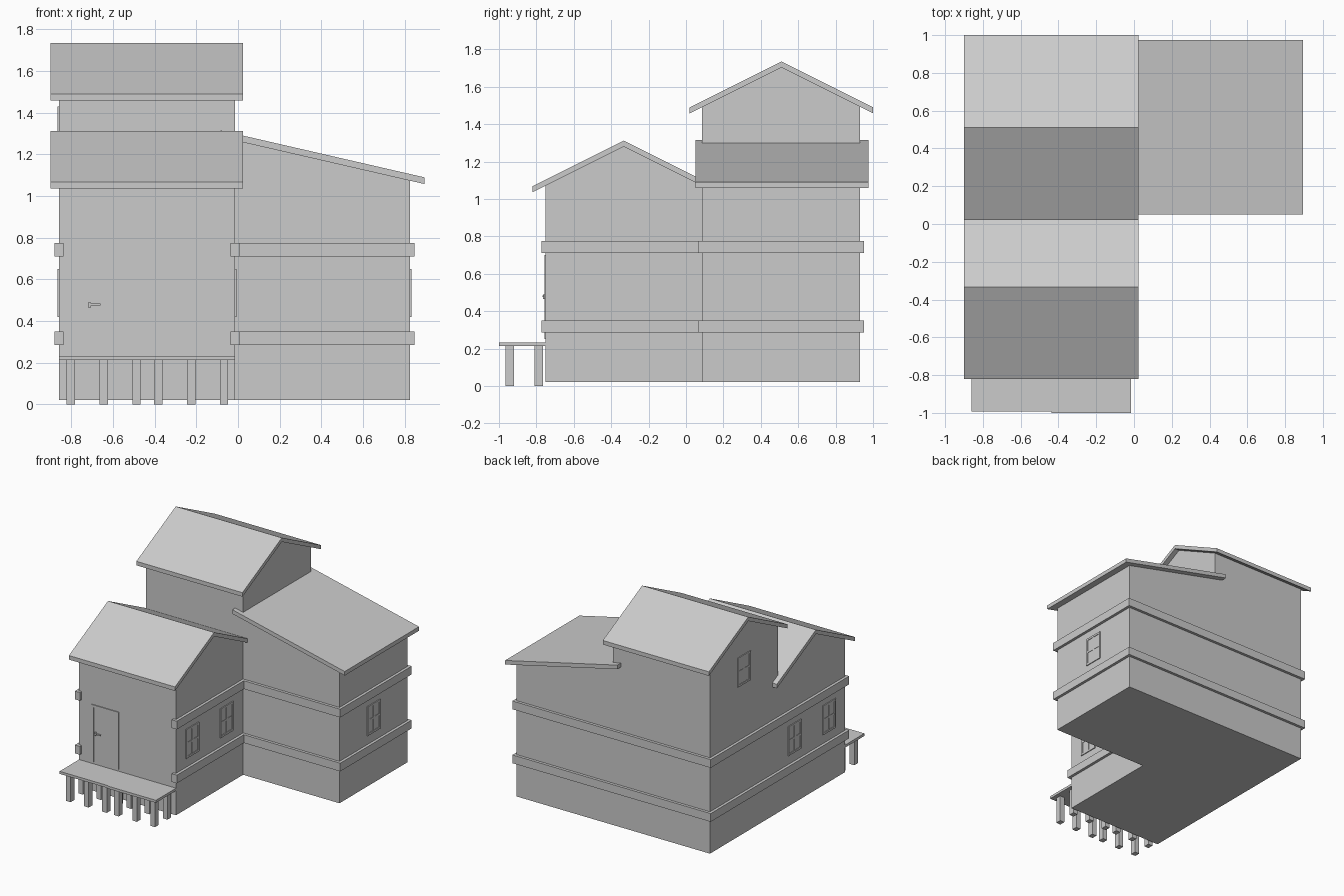
import bpy
import bmesh
from mathutils import Vector

if "Cube" in bpy.data.objects:
    bpy.data.objects.remove(bpy.data.objects["Cube"], do_unlink=True)


def finish(name, bm):
    bmesh.ops.recalc_face_normals(bm, faces=bm.faces)
    mesh = bpy.data.meshes.new(name)
    bm.to_mesh(mesh)
    bm.free()
    obj = bpy.data.objects.new(name, mesh)
    bpy.context.collection.objects.link(obj)
    return obj


def prism(name, profile, axis, start, end):
    """Extrude a profile of (horizontal, z) points along x or y."""
    bm = bmesh.new()
    place = (lambda h, z: (start, h, z)) if axis == "x" else (lambda h, z: (h, start, z))
    face = bm.faces.new([bm.verts.new(place(h, z)) for h, z in profile])
    ext = bmesh.ops.extrude_face_region(bm, geom=[face])
    shift = Vector((end - start, 0, 0)) if axis == "x" else Vector((0, end - start, 0))
    bmesh.ops.translate(bm, vec=shift, verts=[v for v in ext["geom"] if isinstance(v, bmesh.types.BMVert)])
    return finish(name, bm)


def add_box(bm, x, y, z):
    lo, hi = Vector((x[0], y[0], z[0])), Vector((x[1], y[1], z[1]))
    verts = bmesh.ops.create_cube(bm, size=1)["verts"]
    bmesh.ops.scale(bm, vec=hi - lo, verts=verts)
    bmesh.ops.translate(bm, vec=(lo + hi) / 2, verts=verts)


def boxes(name, *ranges):
    bm = bmesh.new()
    for r in ranges:
        add_box(bm, *r)
    return finish(name, bm)


BASE = 0.02
LEFT, MID, RIGHT = -0.86, -0.015, 0.825
FRONT, INNER, BACK = -0.75, 0.085, 0.93
THICK = 0.032
PITCH = 0.5


# Gabled blocks: walls up to the underside of the roof, and the folded roof slab
def gabled_block(name, y0, y1, ridge_y, ridge_z, half_span):
    under = ridge_z - THICK
    prism(name + "_walls",
          [(y0, BASE), (y1, BASE), (y1, under - PITCH * (y1 - ridge_y)),
           (ridge_y, under), (y0, under - PITCH * (ridge_y - y0))],
          "x", LEFT, MID)
    a, b = ridge_y - half_span, ridge_y + half_span
    eave = ridge_z - PITCH * half_span
    prism(name + "_roof",
          [(a, eave - THICK), (ridge_y, under), (b, eave - THICK),
           (b, eave), (ridge_y, ridge_z), (a, eave)],
          "x", -0.9, 0.025)


gabled_block("front_block", FRONT, INNER, -0.333, 1.312, 0.487)
gabled_block("tower", INNER, BACK, 0.51, 1.735, 0.49)

# Side wing with a single sloping roof
SLOPE = -0.23


def wing_top(x):
    return 1.09 + SLOPE * (x - 0.895)


prism("wing_walls",
      [(MID, BASE), (RIGHT, BASE), (RIGHT, wing_top(RIGHT) - THICK), (MID, wing_top(MID) - THICK)],
      "y", INNER, BACK)
prism("wing_roof",
      [(x, wing_top(x) - d) for x, d in ((-0.085, THICK), (0.895, THICK), (0.895, 0), (-0.085, 0))],
      "y", 0.05, 0.975)

# Trim bands around both storeys, leaving the entrance wall bare
OUT, IN = 0.022, 0.022
for level, z in (("lower", (0.285, 0.35)), ("upper", (0.71, 0.775))):
    boxes(level + "_trim_left", ((LEFT - OUT, LEFT + IN), (FRONT - OUT, BACK + OUT), z))
    boxes(level + "_trim_entry", ((MID - IN, MID + OUT), (FRONT - OUT, INNER - OUT), z))
    boxes(level + "_trim_wing_front", ((MID - IN, RIGHT + OUT), (INNER - OUT, INNER + IN), z))
    boxes(level + "_trim_wing_side", ((RIGHT - IN, RIGHT + OUT), (INNER + IN, BACK - IN), z))
    boxes(level + "_trim_back", ((LEFT + IN, RIGHT + OUT), (BACK - IN, BACK + OUT), z))


# Windows: a thin frame with crossed glazing bars on a side wall
def window(name, wall_x, side, y, z):
    w, h, bar = 0.08, 0.115, 0.016

    def depth(d):
        return tuple(sorted((wall_x - side * 0.01, wall_x + side * d)))

    parts = [(depth(0.002), (y - w, y + w), (z - h, z + h)),
             (depth(0.005), (y - bar / 2, y + bar / 2), (z - h, z + h)),
             (depth(0.005), (y - w, y + w), (z - bar / 2, z + bar / 2))]
    for s in (-1, 1):
        parts.append((depth(0.007), tuple(sorted((y + s * w, y + s * (w - bar)))), (z - h, z + h)))
        parts.append((depth(0.007), (y - w, y + w), tuple(sorted((z + s * h, z + s * (h - bar))))))
    boxes(name, *parts)


for spot, y in (("front", -0.55), ("rear", -0.123)):
    window(spot + "_window_left", LEFT, -1, y, 0.535)
    window(spot + "_window_right", MID, 1, y, 0.535)
window("wing_window", RIGHT, 1, 0.51, 0.535)
window("tower_window", LEFT, -1, 0.51, 1.315)

# Entrance door with frame, panels and handle
D0, D1, DZ0, DZ1 = -0.75, -0.51, 0.25, 0.70
boxes("door_frame",
      ((D0, D0 + 0.02), (FRONT - 0.007, FRONT + 0.01), (DZ0, DZ1)),
      ((D1 - 0.02, D1), (FRONT - 0.007, FRONT + 0.01), (DZ0, DZ1)),
      ((D0, D1), (FRONT - 0.007, FRONT + 0.01), (DZ1 - 0.02, DZ1)))
boxes("door", ((D0 + 0.02, D1 - 0.02), (FRONT - 0.003, FRONT + 0.01), (DZ0, DZ1 - 0.02)))
boxes("door_handle",
      ((-0.72, -0.705), (FRONT - 0.014, FRONT), (0.465, 0.49)),
      ((-0.72, -0.66), (FRONT - 0.016, FRONT - 0.01), (0.475, 0.485)))

# Porch deck in two halves on two rows of posts
SEAM = -0.437
boxes("deck_left", ((LEFT, SEAM), (-0.993, FRONT), (0.213, 0.233)))
boxes("deck_right", ((SEAM, MID), (-1.0, FRONT), (0.213, 0.233)))
P = 0.02
posts = []
for x in (-0.803, -0.645, -0.487, -0.383, -0.225, -0.067):
    for y in (-0.943, -0.788):
        posts.append(((x - P, x + P), (y - 0.023, y + 0.023), (0, 0.215)))
boxes("porch_posts", *posts)
